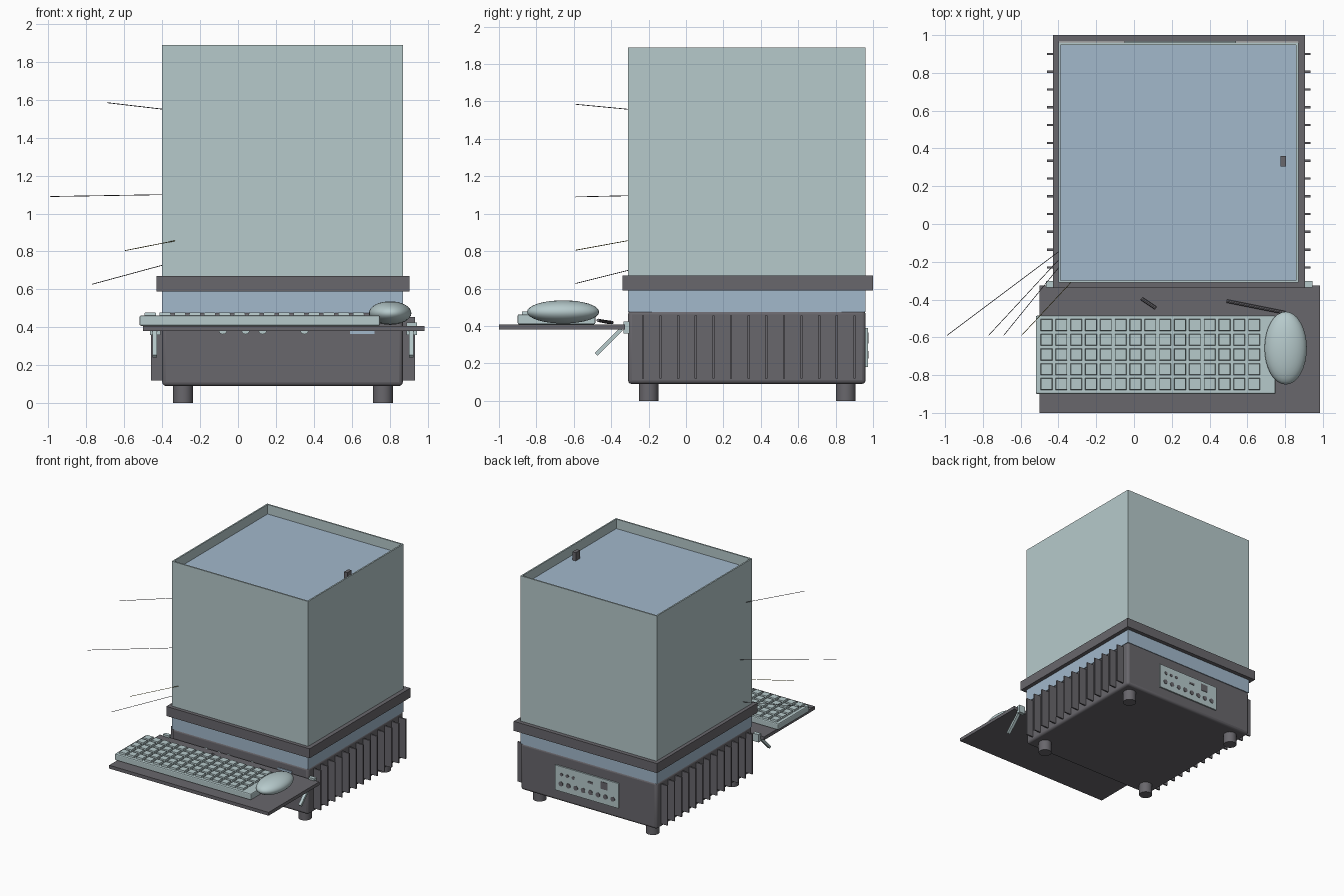
import bpy, bmesh, math
from mathutils import Vector

if "Cube" in bpy.data.objects:
    bpy.data.objects.remove(bpy.data.objects["Cube"])


def material(name, rgb):
    m = bpy.data.materials.new(name)
    m.use_nodes = True
    m.diffuse_color = (*rgb, 1)
    m.node_tree.nodes["Principled BSDF"].inputs["Base Color"].default_value = (*rgb, 1)
    return m


PALE = material("pale grey green", (0.47, 0.59, 0.60))
BLUE = material("soft blue", (0.36, 0.48, 0.60))
DARK = material("dark grey", (0.14, 0.135, 0.15))
OLIVE = material("olive", (0.25, 0.22, 0.06))


def finish(name, bm, mat):
    me = bpy.data.meshes.new(name)
    bm.to_mesh(me)
    bm.free()
    me.materials.append(mat)
    ob = bpy.data.objects.new(name, me)
    bpy.context.collection.objects.link(ob)
    return ob


def add_box(bm, xs, ys, zs):
    for v in bmesh.ops.create_cube(bm, size=1)["verts"]:
        v.co = Vector([a[0] + (c + 0.5) * (a[1] - a[0]) for a, c in zip((xs, ys, zs), v.co)])


def box(name, xs, ys, zs, mat, bevel=0, segments=2):
    bm = bmesh.new()
    add_box(bm, xs, ys, zs)
    ob = finish(name, bm, mat)
    if bevel:
        mod = ob.modifiers.new("bevel", "BEVEL")
        mod.width, mod.segments = bevel, segments
    return ob


def frame(name, xs, ys, zs, thickness, mat):
    # open sleeve thickened inwards
    bm = bmesh.new()
    add_box(bm, xs, ys, zs)
    caps = [f for f in bm.faces if abs(f.normal.z) > 0.5]
    bmesh.ops.delete(bm, geom=caps, context="FACES_ONLY")
    ob = finish(name, bm, mat)
    mod = ob.modifiers.new("wall", "SOLIDIFY")
    mod.thickness, mod.offset, mod.use_even_offset = thickness, -1, True
    return ob


def rod(name, start, end, radius, mat, sides=8):
    a, b = Vector(start), Vector(end)
    bm = bmesh.new()
    bmesh.ops.create_cone(bm, cap_ends=True, segments=sides, radius1=radius,
                          radius2=radius, depth=(b - a).length)
    ob = finish(name, bm, mat)
    ob.location = (a + b) / 2
    ob.rotation_euler = (b - a).to_track_quat("Z", "Y").to_euler()
    return ob


def smooth(ob):
    bpy.ops.object.select_all(action="DESELECT")
    ob.select_set(True)
    bpy.context.view_layer.objects.active = ob
    bpy.ops.object.shade_smooth_by_angle(angle=math.radians(35))


X, Y = (-0.40, 0.87), (-0.31, 0.96)

# Tank: walls, filling, coloured band and rim
frame("tank_walls", X, Y, (0.62, 1.89), 0.012, PALE)
box("tank_filling", (X[0] + 0.011, X[1] - 0.011), (Y[0] + 0.011, Y[1] - 0.011), (0.6, 1.81), BLUE)
box("tank_band", X, Y, (0.475, 0.62), BLUE)
frame("tank_rim", (-0.43, 0.905), (-0.34, 1.0), (0.59, 0.67), 0.034, DARK)
box("lid_handle", (0.775, 0.805), (0.305, 0.36), (1.805, 1.88), DARK)

# Base with feet
smooth(box("base_housing", X, Y, (0.09, 0.482), DARK, 0.02, 3))
for x in (-0.29, 0.765):
    for y in (-0.2, 0.855):
        smooth(rod("foot", (x, y, 0), (x, y, 0.11), 0.052, DARK, 24))

# Cooling fins along both sides
for name, xs in (("right_fins", (-0.46, -0.39)), ("left_fins", (0.86, 0.935))):
    bm = bmesh.new()
    for i in range(13):
        y = -0.23 + i * 0.0942
        add_box(bm, xs, (y - 0.006, y + 0.006), (0.12, 0.455))
    finish(name, bm, DARK)

# Rear connector panel
box("rear_panel", (-0.05, 0.54), (0.95, 0.972), (0.18, 0.39), PALE)


def socket(x, z, radius):
    rod("rear_socket", (x, 0.965, z), (x, 0.976, z), radius, DARK, 12)


for i in range(8):
    socket(0.485 - i * 0.069, 0.245, 0.02)
for x in (0.48, 0.425, 0.37):
    socket(x, 0.325, 0.014)
box("rear_slot", (0.185, 0.235), (0.965, 0.976), (0.32, 0.337), DARK)
box("rear_port", (0.05, 0.115), (0.965, 0.976), (0.305, 0.365), DARK)

# Front controls, behind the shelf
for x in (-0.08, 0.04, 0.13, 0.35):
    rod("front_knob", (x, -0.3, 0.385), (x, -0.32, 0.385), 0.022, PALE, 16)
box("front_display", (0.59, 0.72), (-0.317, -0.3), (0.365, 0.42), BLUE)

# Shelf with hinges and braces
box("shelf", (-0.5, 0.985), (-1.0, -0.325), (0.38, 0.408), DARK)
for x in (-0.44, 0.915):
    box("shelf_hinge", (x - 0.025, x + 0.03), (-0.335, -0.303), (0.36, 0.425), PALE)
    brace = box("shelf_brace", (-0.012, 0.012), (-0.095, 0.095), (-0.01, 0.01), PALE)
    brace.location = (x, -0.413, 0.315)
    brace.rotation_euler.x = math.radians(45)

# Keyboard
box("keyboard_body", (-0.52, 0.75), (-0.90, -0.485), (0.408, 0.462), PALE, 0.008)
bm = bmesh.new()
for row in range(5):
    for col in range(15):
        x, y = -0.463 + col * 0.0785, -0.847 + row * 0.078
        add_box(bm, (x - 0.032, x + 0.032), (y - 0.032, y + 0.032), (0.455, 0.477))
for f in bm.faces:
    if f.normal.z > 0.5:
        c = f.calc_center_median()
        for v in f.verts:
            v.co.xy = c.xy + (v.co.xy - c.xy) * 0.9
finish("keyboard_keys", bm, PALE)

# Mouse
bm = bmesh.new()
bmesh.ops.create_uvsphere(bm, u_segments=32, v_segments=16, radius=1)
bmesh.ops.scale(bm, vec=(0.112, 0.193, 0.062), verts=bm.verts)
mouse = finish("mouse", bm, PALE)
mouse.location = (0.803, -0.657, 0.475)
smooth(mouse)

# Pens on the shelf
rod("long_pen", (0.49, -0.408, 0.418), (0.8, -0.47, 0.43), 0.009, DARK)
rod("short_pen", (0.04, -0.395, 0.418), (0.115, -0.445, 0.425), 0.009, DARK)

# Thin leads at the front corner
for start, end, mat in (
    ((-0.69, -0.59, 1.585), (-0.39, -0.22, 1.55), DARK),
    ((-0.99, -0.59, 1.09), (-0.39, -0.14, 1.10), DARK),
    ((-0.595, -0.59, 0.805), (-0.33, -0.305, 0.857), OLIVE),
    ((-0.77, -0.59, 0.627), (-0.39, -0.18, 0.73), DARK),
):
    rod("lead", start, end, 0.002, mat, 6)
